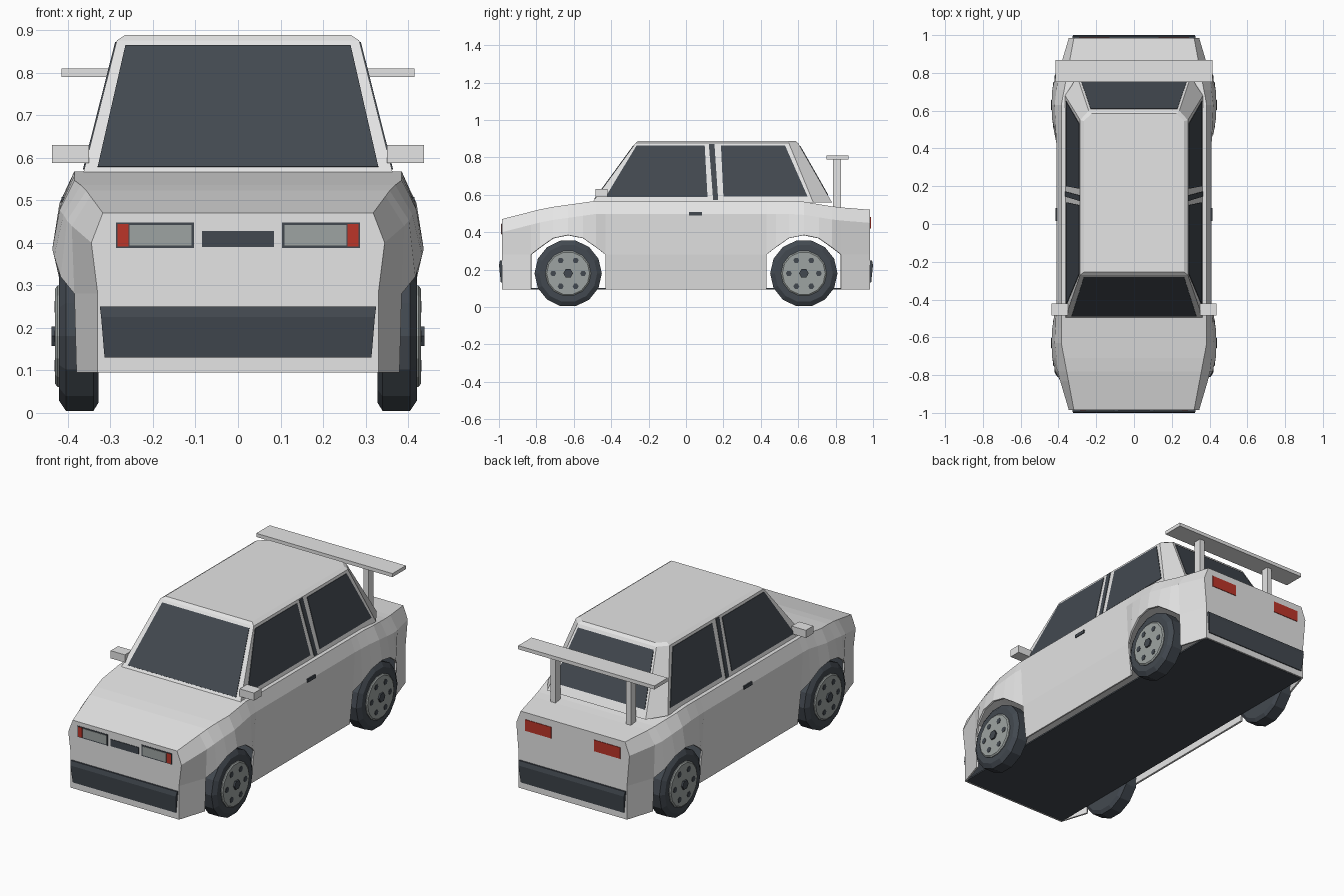
import bpy, bmesh, math
from mathutils import Vector

cube = bpy.data.objects.get("Cube")
if cube:
    bpy.data.objects.remove(cube, do_unlink=True)


def material(name, rgb):
    m = bpy.data.materials.new(name)
    m.use_nodes = True
    m.diffuse_color = (*rgb, 1)
    m.node_tree.nodes["Principled BSDF"].inputs["Base Color"].default_value = (*rgb, 1)
    return m


WHITE = material("white paint", (0.78, 0.78, 0.78))
DARK = material("dark glass and rubber", (0.055, 0.066, 0.08))
GREY = material("grey metal", (0.34, 0.37, 0.36))
RED = material("red lamp", (0.5, 0.035, 0.022))


def finish(name, bm, mat):
    bmesh.ops.recalc_face_normals(bm, faces=bm.faces)
    mesh = bpy.data.meshes.new(name)
    bm.to_mesh(mesh)
    bm.free()
    mesh.materials.append(mat)
    obj = bpy.data.objects.new(name, mesh)
    bpy.context.collection.objects.link(obj)
    return obj


def loft(name, rings, mat):
    """Closed solid through rings of equal point count."""
    bm = bmesh.new()
    loops = [[bm.verts.new(p) for p in ring] for ring in rings]
    n = len(loops[0])
    for a, b in zip(loops, loops[1:]):
        for i in range(n):
            j = (i + 1) % n
            bm.faces.new((a[i], a[j], b[j], b[i]))
    bm.faces.new(loops[0])
    bm.faces.new(loops[-1])
    return finish(name, bm, mat)


def plate(name, pts, mat, half=0.003):
    """Thin plate centred on a planar outline."""
    pts = [Vector(p) for p in pts]
    normal = (pts[1] - pts[0]).cross(pts[2] - pts[0]).normalized() * half
    return loft(name, [[p - normal for p in pts], [p + normal for p in pts]], mat)


def box(name, x, y, z, mat):
    return loft(name, [[(x[0], y[0], h), (x[1], y[0], h), (x[1], y[1], h), (x[0], y[1], h)]
                       for h in z], mat)


def disc(name, y, z, rings, sides, mat):
    """Solid turned about a sideways axis; rings are (x, radius)."""
    step = math.tau / sides
    return loft(name, [[(x, y + r * math.cos(i * step), z + r * math.sin(i * step))
                        for i in range(sides)] for x, r in rings], mat)


def interp(curve, t):
    for (a, u), (b, v) in zip(curve, curve[1:]):
        if t <= b:
            return u + (v - u) * (t - a) / (b - a)
    return curve[-1][1]


# Body shell: lofted stations with open wheel arches
AXLE, WHEEL_Z, END, FLOOR = 0.63, 0.18, 0.985, 0.095
FLARE = [(0, .4), (.43, .4), (.5, .43), (.63, .437), (.76, .43), (.83, .385), (END, .33)]
CREASE = [(0, .405), (.4, .41), (.63, .42), (.8, .4), (END, .345)]
SHOULDER = [(0, .385), (.63, .385), (END, .318)]
DECK = [(-END, .47), (-.75, .53), (-.48, .568), (.6, .568), (.8, .535), (END, .52)]


def section(y):
    a = abs(y)
    arch = WHEEL_Z + math.sqrt(max(0, 0.205 ** 2 - (a - AXLE) ** 2))
    low, top = interp(FLARE, a), interp(DECK, y)
    return [(min(low, 0.38), FLOOR), (low, max(0.28, arch)),
            (interp(CREASE, a), top - 0.07), (interp(SHOULDER, a), top)]


half = [.43, .48, .55, .63, .71, .78, .83, END]
stations = [-y for y in reversed(half)] + half
bm = bmesh.new()
rows = []
for y in stations:
    pts = section(y)
    outline = [(x, z) for x, z in pts] + [(-x, z) for x, z in reversed(pts)]
    rows.append([bm.verts.new((x, y, z)) for x, z in outline])
for k, (a, b) in enumerate(zip(rows, rows[1:])):
    middle = abs(stations[k] + stations[k + 1]) / 2
    in_arch = 0.43 < middle < 0.83
    for i in range(7):
        if not (in_arch and i in (0, 6)):
            bm.faces.new((a[i], a[i + 1], b[i + 1], b[i]))
bm.faces.new(rows[0])
bm.faces.new(rows[-1])
bmesh.ops.delete(bm, geom=[v for v in bm.verts if not v.link_faces], context="VERTS")
body = finish("body_shell", bm, WHITE)
shell = body.modifiers.new("thickness", "SOLIDIFY")
shell.thickness = 0.01
box("floor_pan", (-.328, .328), (-.975, .975), (FLOOR, FLOOR + .008), DARK)

# Cabin with chamfered rear corners and bevelled roof edge
def cabin_ring(z, front, side, back, xf, xs, xb):
    right = [(xf, front, z), (xs, side, z), (xb, back, z)]
    return right + [(-x, y, h) for x, y, h in reversed(right)]


loft("cabin", [cabin_ring(.56, -.5, .68, .78, .365, .365, .3),
               cabin_ring(.876, -.27, .55, .6, .285, .285, .24),
               cabin_ring(.889, -.255, .545, .585, .265, .265, .225)], WHITE)


def slope(z, base, top):
    return base + (top - base) * (z - .56) / (.876 - .56)


# Windscreen and rear window
def end_window(name, base, top, low, high, wide, narrow):
    yl, yh = slope(low, base, top), slope(high, base, top)
    plate(name, [(-wide, yl, low), (wide, yl, low), (narrow, yh, high), (-narrow, yh, high)], DARK)


end_window("windscreen", -.5, -.27, .578, .863, .33, .265)
end_window("rear_window", .78, .6, .6, .86, .28, .23)

# Side windows, pillar strip, mirrors, handles
windows = {
    "front_side_window": [(-.43, .588), (.115, .588), (.1, .862), (-.265, .862)],
    "pillar_strip": [(.145, .572), (.172, .572), (.152, .872), (.122, .872)],
    "rear_side_window": [(.2, .59), (.65, .59), (.53, .862), (.187, .862)],
}
for side, s in (("left", 1), ("right", -1)):
    for name, pts in windows.items():
        plate(f"{side}_{name}", [(s * slope(z, .365, .285), y, z) for y, z in pts], DARK)
    box(f"{side}_mirror", (s * .35, s * .437), (-.485, -.42), (.588, .63), WHITE)
    box(f"{side}_door_handle", (s * .395, s * .415), (.015, .085), (.49, .508), DARK)
    box(f"{side}_wing_post", (s * .215, s * .245), (.785, .83), (.52, .795), WHITE)

    # Lamps on the flat ends
    def lamp(name, y, x0, x1, z0, z1, mat, t):
        plate(f"{side}_{name}", [(s * x0, y, z0), (s * x1, y, z0), (s * x1, y, z1), (s * x0, y, z1)], mat, t)
    lamp("headlight_frame", -END, .103, .287, .387, .448, DARK, .002)
    lamp("headlight", -END, .109, .255, .393, .442, GREY, .004)
    lamp("indicator", -END, .258, .283, .391, .444, RED, .004)
    lamp("tail_light", END, .13, .29, .42, .482, RED, .003)

    # Wheels
    for end, e in (("front", -1), ("rear", 1)):
        y, name = e * AXLE, f"{end}_{side}_wheel"
        disc(name + "_tyre", y, WHEEL_Z,
             [(s * .328, .16), (s * .34, .18), (s * .405, .18), (s * .421, .155)], 14, DARK)
        disc(name + "_rim", y, WHEEL_Z, [(s * .4, .122), (s * .425, .122), (s * .43, .115)], 14, GREY)
        disc(name + "_hub", y, WHEEL_Z, [(s * .42, .026), (s * .439, .026)], 6, DARK)
        for i in range(6):
            a = i * math.tau / 6
            disc(f"{name}_hole_{i + 1}", y + .08 * math.cos(a), WHEEL_Z + .08 * math.sin(a),
                 [(s * .425, .016), (s * .432, .016)], 6, DARK)

# Grille and wedge bumpers
plate("grille", [(-.085, -END, .39), (.085, -END, .39), (.085, -END, .428), (-.085, -END, .428)], DARK)
for end, e in (("front", -1), ("rear", 1)):
    loft(end + "_bumper", [[(-w, e * .97, z), (w, e * .97, z), (w, e * y, z), (-w, e * y, z)]
                           for z, w, y in ((.13, .314, .99), (.225, .322, 1), (.25, .325, .994))], DARK)

# Rear wing
box("rear_wing", (-.415, .415), (.752, .868), (.79, .81), WHITE)
